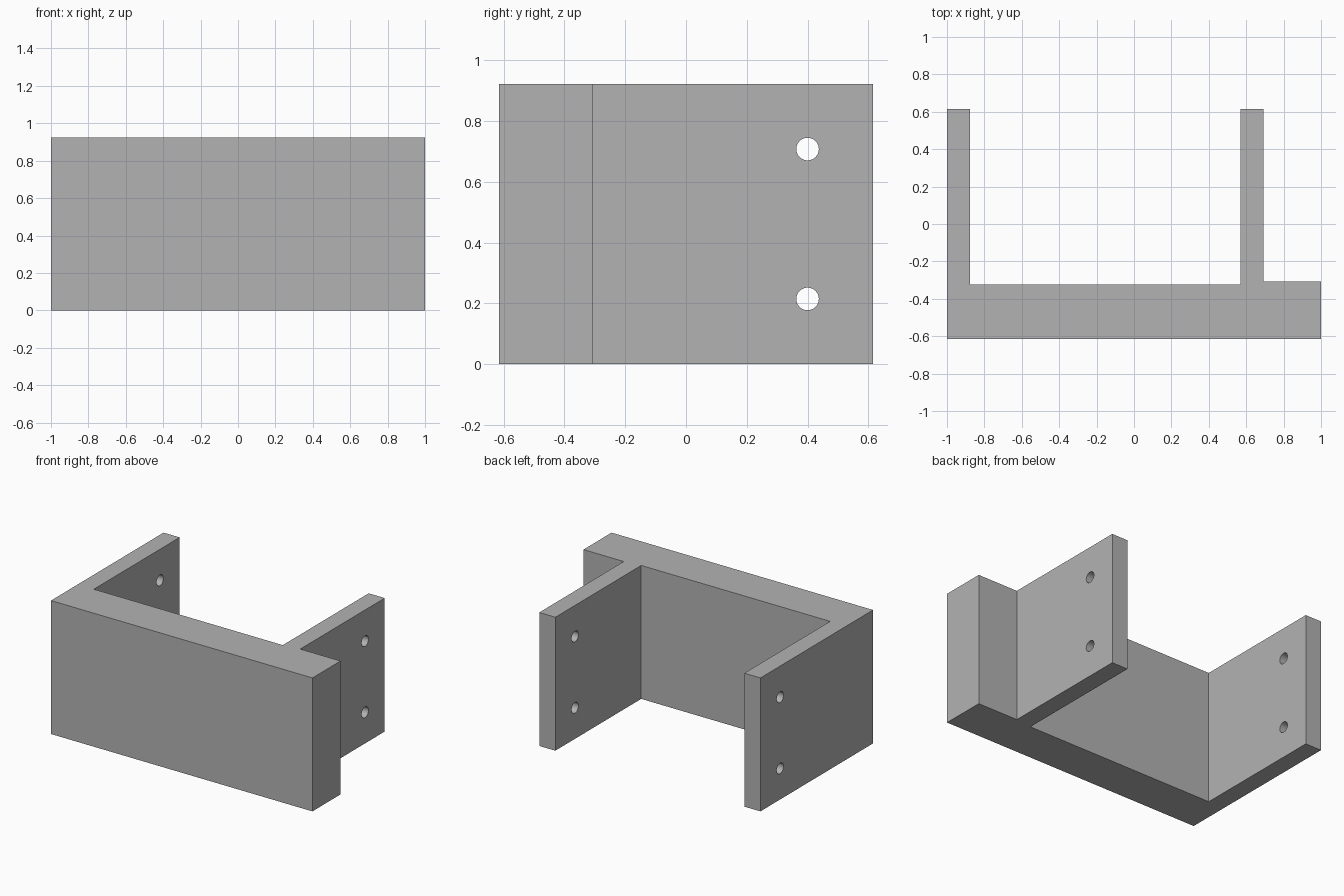
import bpy
import bmesh
import math
from mathutils import Matrix

cube = bpy.data.objects.get("Cube")
if cube:
    bpy.data.objects.remove(cube, do_unlink=True)

HEIGHT = 0.923
FRONT, BACK = -0.615, 0.615
HOLE_RADIUS = 0.037

grey = bpy.data.materials.new("plain grey")
grey.use_nodes = True
colour = (0.45, 0.45, 0.45, 1)
grey.diffuse_color = colour
grey.node_tree.nodes["Principled BSDF"].inputs["Base Color"].default_value = colour


def add_object(name, bm):
    bmesh.ops.recalc_face_normals(bm, faces=bm.faces)
    mesh = bpy.data.meshes.new(name)
    bm.to_mesh(mesh)
    bm.free()
    mesh.materials.append(grey)
    obj = bpy.data.objects.new(name, mesh)
    bpy.context.collection.objects.link(obj)
    return obj


# Bracket: plan outline of front block and two rear walls, extruded upwards
outline = [(-1, FRONT), (1, FRONT), (1, -0.308), (0.692, -0.308),
           (0.692, BACK), (0.569, BACK), (0.569, -0.323),
           (-0.877, -0.323), (-0.877, BACK), (-1, BACK)]
bm = bmesh.new()
base = bm.faces.new([bm.verts.new((x, y, 0)) for x, y in outline])
top = bmesh.ops.extrude_face_region(bm, geom=[base], use_keep_orig=True)
for v in top["geom"]:
    if isinstance(v, bmesh.types.BMVert):
        v.co.z = HEIGHT
bracket = add_object("bracket", bm)

# Screw holes through both walls
bm = bmesh.new()
for z in (0.215, 0.708):
    place = Matrix.Translation((0, 0.4, z)) @ Matrix.Rotation(math.pi / 2, 4, 'Y')
    bmesh.ops.create_cone(bm, cap_ends=True, segments=48, radius1=HOLE_RADIUS,
                          radius2=HOLE_RADIUS, depth=2.4, matrix=place)
cutter = add_object("hole_cutter", bm)
cutter.hide_render = True
cutter.hide_viewport = True

cut = bracket.modifiers.new("screw holes", 'BOOLEAN')
cut.operation = 'DIFFERENCE'
cut.solver = 'EXACT'
cut.object = cutter

# Smooth hole walls, crisp block edges
bpy.ops.object.select_all(action='DESELECT')
bpy.context.view_layer.objects.active = bracket
bracket.select_set(True)
bpy.ops.object.modifier_apply(modifier=cut.name)
bpy.data.objects.remove(cutter, do_unlink=True)
bpy.ops.object.shade_smooth_by_angle(angle=math.radians(30))
